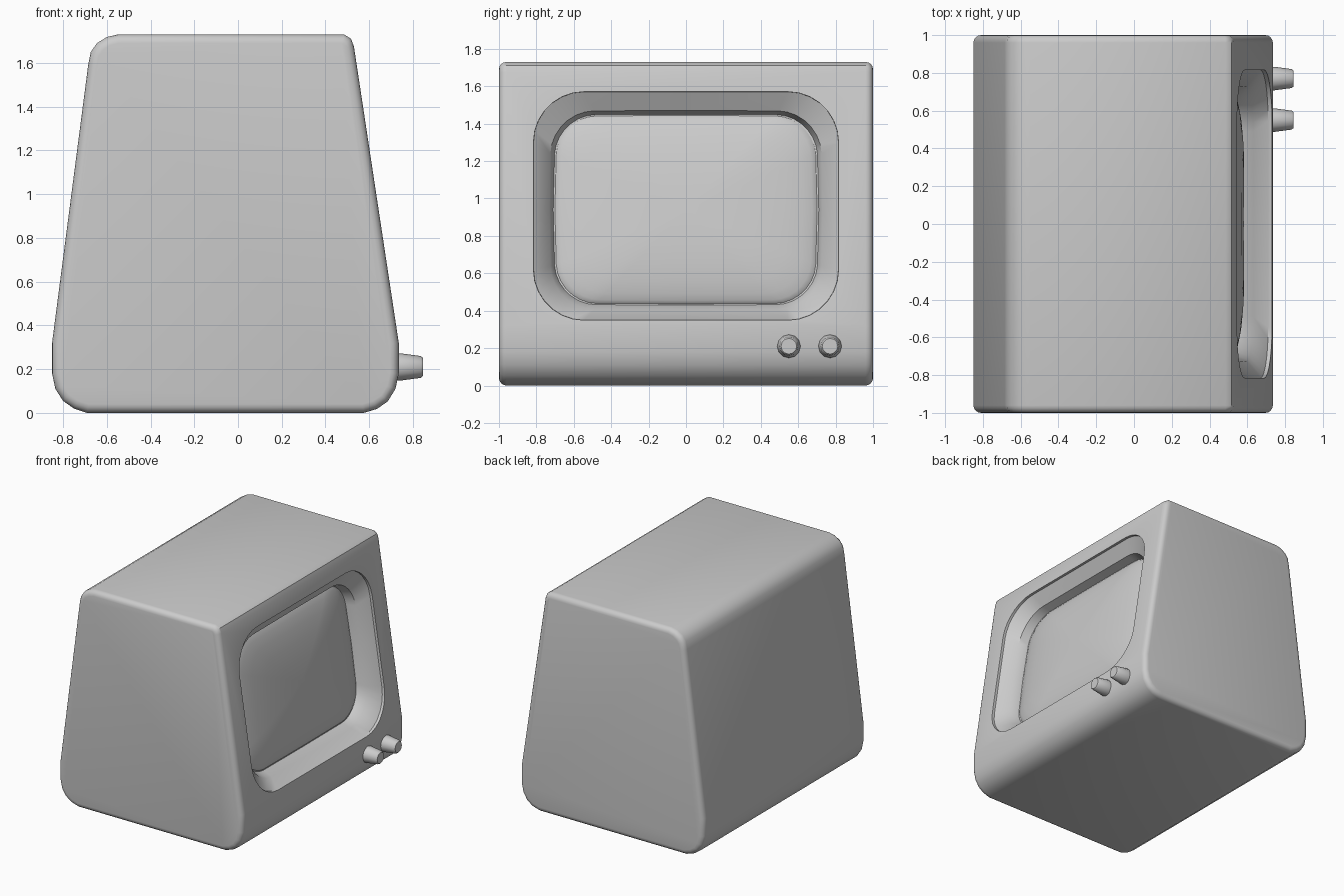
import bpy, bmesh, math

if "Cube" in bpy.data.objects:
    bpy.data.objects.remove(bpy.data.objects["Cube"])

def face_x(z):
    # sloped front panel of the cabinet
    return 0.735 - 0.151 * (z - 0.32)

def make_object(name, bm):
    bmesh.ops.recalc_face_normals(bm, faces=bm.faces)
    me = bpy.data.meshes.new(name)
    bm.to_mesh(me)
    bm.free()
    ob = bpy.data.objects.new(name, me)
    bpy.context.collection.objects.link(ob)
    return ob

def activate(ob):
    bpy.ops.object.select_all(action='DESELECT')
    ob.select_set(True)
    bpy.context.view_layer.objects.active = ob

def smooth(ob, angle=35):
    activate(ob)
    bpy.ops.object.shade_smooth_by_angle(angle=math.radians(angle))

def rounded_ring(bm, half_w, z0, z1, r, depth, bow=0.0, segs=7):
    # rounded rectangle lying parallel to the sloped panel
    zc, h = (z0 + z1) / 2, (z1 - z0) / 2
    pts = []
    for q, (sy, sz) in enumerate([(1, 1), (-1, 1), (-1, -1), (1, -1)]):
        for i in range(segs + 1):
            a = math.pi / 2 * (q + i / segs)
            pts.append((sy * (half_w - r) + r * math.cos(a), sz * (h - r) + r * math.sin(a)))
        # middle point of the following side
        pts.append([(0, h), (-half_w, 0), (0, -h), (half_w, 0)][q])
    out = []
    for y, v in pts:
        yb = y * (1 - bow * (v / h) ** 2)
        vb = v * (1 - bow * 0.3 * (y / half_w) ** 2)
        z = zc + vb
        out.append(bm.verts.new((face_x(z) - depth, yb, z)))
    return out

def loft(bm, rings):
    n = len(rings[0])
    for a, b in zip(rings, rings[1:]):
        for i in range(n):
            j = (i + 1) % n
            bm.faces.new((a[i], a[j], b[j], b[i]))

# cabinet: side profile extruded across the width
profile = [(-0.85, 0.32), (-0.85, 0.18), (-0.835, 0.11), (-0.80, 0.055), (-0.75, 0.02), (-0.69, 0),
           (0.575, 0), (0.635, 0.018), (0.685, 0.053), (0.72, 0.11), (0.735, 0.18), (0.735, 0.32),
           (0.53, 1.675), (0.517, 1.71), (0.485, 1.73),
           (-0.55, 1.73), (-0.60, 1.718), (-0.645, 1.69), (-0.673, 1.65), (-0.685, 1.59)]
bm = bmesh.new()
left = [bm.verts.new((x, -1, z)) for x, z in profile]
right = [bm.verts.new((x, 1, z)) for x, z in profile]
loft(bm, [left, right])
bm.faces.new(left)
bm.faces.new(right)
cabinet = make_object("cabinet", bm)
bev = cabinet.modifiers.new("side_rounding", 'BEVEL')
bev.width, bev.segments = 0.04, 4
bev.limit_method, bev.angle_limit = 'ANGLE', math.radians(60)

# screen recess cutter
bm = bmesh.new()
rings = [rounded_ring(bm, 0.82, 0.345, 1.575, 0.27, -0.1),
         rounded_ring(bm, 0.815, 0.35, 1.57, 0.27, 0.02),
         rounded_ring(bm, 0.73, 0.405, 1.47, 0.23, 0.09, 0.02),
         rounded_ring(bm, 0.71, 0.43, 1.45, 0.21, 0.16, 0.03)]
loft(bm, rings)
bm.faces.new(rings[0])
bm.faces.new(rings[-1])
cutter = make_object("recess_cutter", bm)
cutter.hide_render = True
cut = cabinet.modifiers.new("recess", 'BOOLEAN')
cut.operation, cut.object, cut.solver = 'DIFFERENCE', cutter, 'EXACT'
activate(cabinet)
for m in ("side_rounding", "recess"):
    bpy.ops.object.modifier_apply(modifier=m)
bpy.data.objects.remove(cutter)
smooth(cabinet)

# bulging screen
bm = bmesh.new()
rings = []
for t in (1.0, 0.985, 0.95, 0.88, 0.75, 0.55, 0.3):
    bulge = 0.045 * math.sqrt(1 - t ** 4) + 0.035 * (1 - t * t)
    rings.append(rounded_ring(bm, 0.71 * t, 0.94 - 0.51 * t, 0.94 + 0.51 * t, 0.21 * t,
                              0.17 - bulge, 0.03))
loft(bm, rings)
centre = bm.verts.new((face_x(0.94) - 0.09, 0, 0.94))
last = rings[-1]
for i in range(len(last)):
    bm.faces.new((last[i], last[(i + 1) % len(last)], centre))
screen = make_object("screen", bm)
smooth(screen, 60)

# tapered control knobs
for i, y in enumerate((0.55, 0.77)):
    bm = bmesh.new()
    rings = []
    for x, r in ((0.72, 0.063), (0.745, 0.062), (0.835, 0.05), (0.845, 0.042)):
        rings.append([bm.verts.new((x, y + r * math.cos(k * math.tau / 12),
                                    0.21 + r * math.sin(k * math.tau / 12))) for k in range(12)])
    loft(bm, rings)
    bm.faces.new(rings[0])
    bm.faces.new(rings[-1])
    smooth(make_object(f"knob_{i + 1}", bm))
